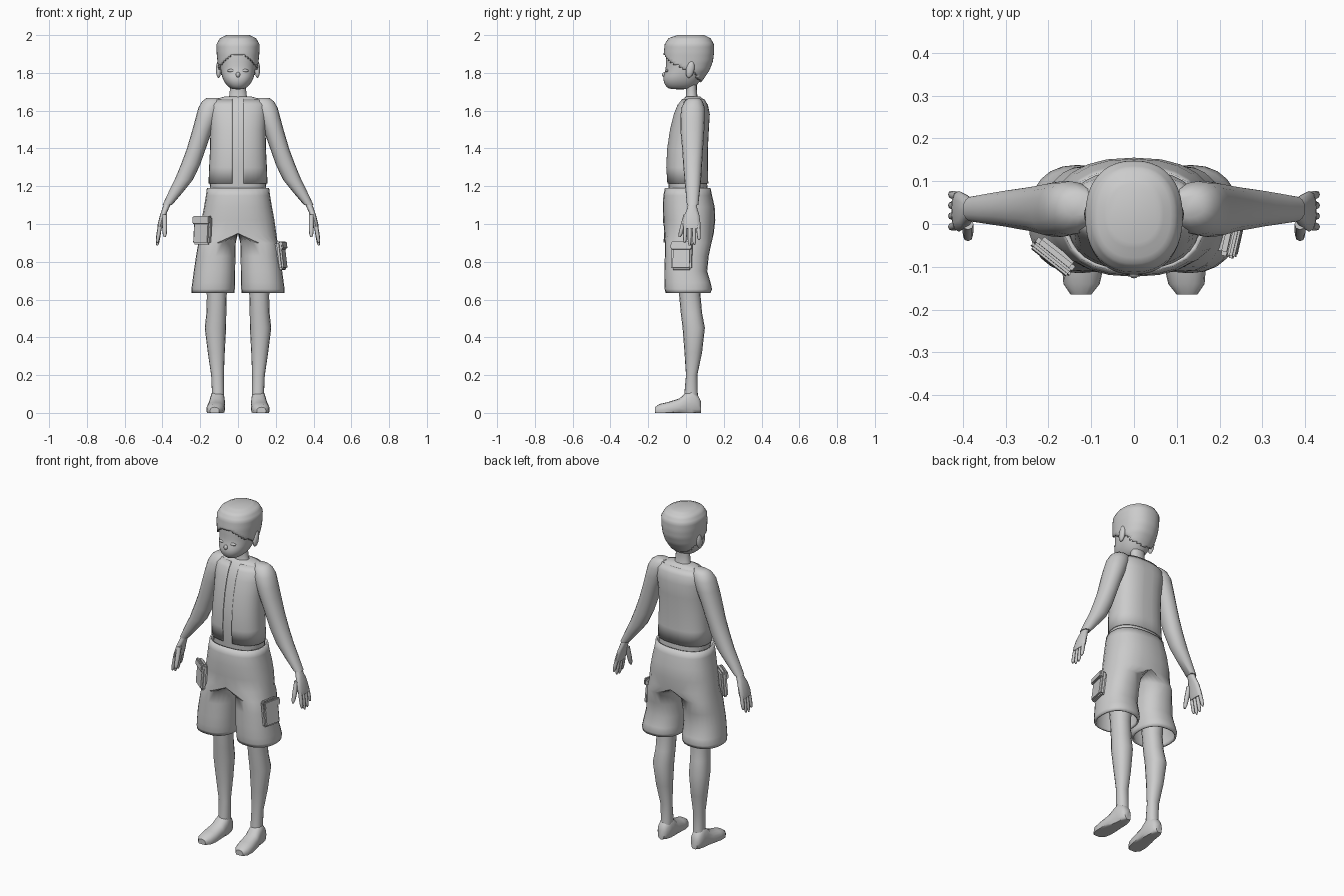
import bpy, bmesh, math
from mathutils import Vector

if "Cube" in bpy.data.objects:
    bpy.data.objects.remove(bpy.data.objects["Cube"])

grey = bpy.data.materials.new("light grey")
grey.diffuse_color = (0.6, 0.6, 0.6, 1)
grey.use_nodes = True
grey.node_tree.nodes["Principled BSDF"].inputs["Base Color"].default_value = grey.diffuse_color


def finish(name, bm, mirror=False, thick=0, offset=-1, subsurf=0):
    bmesh.ops.recalc_face_normals(bm, faces=bm.faces)
    me = bpy.data.meshes.new(name)
    bm.to_mesh(me)
    bm.free()
    me.materials.append(grey)
    ob = bpy.data.objects.new(name, me)
    bpy.context.collection.objects.link(ob)
    if mirror:
        ob.modifiers.new("mirror", 'MIRROR').merge_threshold = 0.0005
    if thick:
        s = ob.modifiers.new("thickness", 'SOLIDIFY')
        s.thickness, s.offset = thick, offset
    if subsurf:
        ob.modifiers.new("smooth", 'SUBSURF').levels = subsurf
        ob.modifiers["smooth"].render_levels = subsurf
    bpy.ops.object.select_all(action='DESELECT')
    ob.select_set(True)
    bpy.context.view_layer.objects.active = ob
    bpy.ops.object.shade_smooth_by_angle(angle=math.radians(50))
    return ob


def ring(row, seg, n):
    """Rounded section at height h, spanning a0..a1 across and b0..b1 deep."""
    h, a0, a1, b0, b1 = row
    pts = []
    for i in range(seg):
        t = 2 * math.pi * i / seg - math.pi / 2
        c, s = math.cos(t), math.sin(t)
        u = math.copysign(abs(c) ** (2 / n), c)
        v = math.copysign(abs(s) ** (2 / n), s)
        pts.append(Vector(((a0 + a1) / 2 + u * (a1 - a0) / 2, (b0 + b1) / 2 + v * (b1 - b0) / 2, h)))
    return pts


def skin(rings, cap=True):
    bm = bmesh.new()
    vs = [[bm.verts.new(p) for p in r] for r in rings]
    seg = len(vs[0])
    for lo, hi in zip(vs, vs[1:]):
        for i in range(seg):
            j = (i + 1) % seg
            bm.faces.new((lo[i], lo[j], hi[j], hi[i]))
    if cap:
        bm.faces.new(vs[0])
        bm.faces.new(vs[-1])
    return bm


def loft(rows, seg=20, n=2.2, cap=True):
    return skin([ring(r, seg, n) for r in rows], cap)


def sym(rows, grow=0):
    return [(z, -rx - grow, rx + grow, y0 - grow, y1 + grow) for z, rx, y0, y1 in rows]


def refine(rows, k=3):
    out = []
    for a, b in zip(rows, rows[1:]):
        out += [tuple(p + (q - p) * i / k for p, q in zip(a, b)) for i in range(k)]
    return out + [rows[-1]]


# Shirt and neck
body = [(1.16, .145, -.09, .115), (1.215, .15, -.094, .112), (1.3, .147, -.1, .11),
        (1.4, .142, -.095, .11), (1.5, .14, -.08, .115), (1.58, .145, -.06, .12),
        (1.63, .145, -.04, .11), (1.662, .115, -.015, .09), (1.675, .07, 0, .075)]
finish("shirt", loft(sym(body), 24, 2.4))
finish("neck", loft(sym([(1.64, .06, -.012, .075), (1.68, .046, 0, .06), (1.72, .042, 0, .057),
                         (1.78, .045, -.01, .06)]), 16))

# Open vest: shell around the shirt with a slit down the chest
bm = loft(sym(body[1:-1], .006), 32, 2.4, cap=False)
for x in (-.03, .03):
    bmesh.ops.bisect_plane(bm, geom=bm.verts[:] + bm.edges[:] + bm.faces[:],
                           plane_co=(x, 0, 0), plane_no=(1, 0, 0))
slit = [f for f in bm.faces if abs(f.calc_center_median().x) < .03 and f.calc_center_median().y < 0]
bmesh.ops.delete(bm, geom=slit, context='FACES')
finish("vest", bm, thick=.006)

# Shorts: half a pelvis flowing into one leg, mirrored
SEG = 24


def half_ring(z, rx, y0, y1):
    out = []
    for p in ring((z, -rx, rx, y0, y1), SEG, 2.4):
        out.append(p)
    outer = ring((z, -rx, rx, y0, y1), SEG * 2, 2.4)[:SEG // 2 * 2 + 1:2]
    k = SEG // 2
    inner = [Vector((0, y1 + (y0 - y1) * i / k, z)) for i in range(1, k)]
    outer[0].x = outer[-1].x = 0
    return outer + inner


pelvis = [(1.19, .165, -.112, .13), (1.15, .17, -.12, .138), (1.09, .18, -.123, .152),
          (1.02, .193, -.12, .155), (.95, .203, -.115, .147)]
legs = [(.9, .012, .21, -.112, .135), (.83, .014, .222, -.112, .12), (.75, .015, .234, -.115, .112),
        (.69, .016, .242, -.115, .13), (.655, .017, .247, -.113, .138), (.635, .02, .246, -.108, .13)]
bm = skin([half_ring(*r) for r in pelvis] + [ring(r, SEG, 2.3) for r in legs], cap=False)
mid = [f for f in bm.faces if all(v.co.x < 1e-4 for v in f.verts)]
bmesh.ops.delete(bm, geom=mid, context='FACES')
finish("shorts", bm, mirror=True, thick=.01)

# Legs
finish("leg", loft([(.06, .075, .14, -.01, .065), (.11, .073, .138, -.008, .062), (.2, .075, .142, 0, .06),
                    (.32, .07, .16, -.008, .085), (.45, .063, .176, -.018, .1), (.53, .062, .167, -.028, .085),
                    (.62, .06, .165, -.036, .077), (.8, .05, .175, -.05, .085)], 16), mirror=True)

# Feet: sections run heel to toe, flattened on the ground
heel_to_toe = [(-.08, .09, .13, .0, .06), (-.065, .078, .142, -.01, .09), (-.03, .07, .148, -.02, .125),
               (0, .068, .152, -.02, .108), (.035, .068, .16, -.02, .076), (.1, .071, .168, -.02, .056),
               (.14, .08, .165, -.02, .047), (.165, .1, .148, -.01, .03)]
bm = loft(heel_to_toe, 16, 2.4)
for v in bm.verts:
    v.co = (v.co.x, -v.co.z, max(0, v.co.y))
finish("foot", bm, mirror=True)

# Arms
finish("arm", loft([(1.1, .35, .4, .005, .065), (1.17, .29, .367, -.002, .073), (1.235, .238, .335, -.008, .08),
                    (1.315, .2, .302, -.015, .085), (1.395, .172, .272, -.02, .09), (1.5, .135, .241, -.03, .097),
                    (1.56, .11, .225, -.03, .1), (1.615, .09, .21, -.025, .1), (1.65, .08, .19, -.008, .088),
                    (1.668, .09, .165, .015, .07)], 16), mirror=True)

# Hands
finish("palm", loft([(.975, .402, .427, -.012, .075), (1.0, .393, .425, -.018, .077),
                     (1.05, .38, .412, -.008, .07), (1.08, .367, .402, .006, .06),
                     (1.13, .345, .382, .015, .055)], 12, 2.5), mirror=True)


def finger(name, top, tip, r):
    rows = []
    for t, k in ((0, 1), (.5, 1), (.85, .85), (1, .4)):
        p = Vector(top).lerp(Vector(tip), t)
        rows.append((p.z, p.x - r * k, p.x + r * k, p.y - r * k, p.y + r * k))
    finish(name, loft(rows, 8), mirror=True)


for i, low in enumerate((.9, .885, .89, .915)):
    y = -.003 + i * .0225
    finger("finger", (.412, y, .995), (.428, y - .004 + i * .003, low), .0105)
finger("thumb", (.388, .0, 1.05), (.388, -.034, .93), .013)

# Head
skull = [(1.712, .03, -.085, .02), (1.725, .052, -.105, .05), (1.75, .073, -.12, .07),
         (1.78, .086, -.122, .092), (1.815, .093, -.107, .115), (1.86, .098, -.108, .132),
         (1.9, .102, -.107, .137), (1.945, .103, -.102, .137), (1.972, .088, -.085, .122),
         (1.988, .055, -.04, .09)]
finish("head", loft(sym(skull), 24, 2.3), subsurf=1)

# Hair: shell over the skull, arched above the brow and low at the nape
bm = loft(sym(refine(skull, 4), .002), 40, 2.3)
for v in bm.verts:
    v.co.z += .004


def hairline(y):
    f = max(0, min(1, (.03 - y) / .135))
    return 1.815 + .075 * f * f if y < .03 else 1.815 - .065 * min(1, (y - .03) / .05)


bald = [f for f in bm.faces if f.calc_center_median().z < hairline(f.calc_center_median().y)]
bmesh.ops.delete(bm, geom=bald, context='FACES')
finish("hair", bm, thick=.009, offset=1)


def blob(name, c, s, rot=0, mirror=True):
    bm = bmesh.new()
    bmesh.ops.create_uvsphere(bm, u_segments=12, v_segments=8, radius=1)
    for v in bm.verts:
        x, y, z = v.co.x * s[0], v.co.y * s[1], v.co.z * s[2]
        v.co = Vector(c) + Vector((x, y * math.cos(rot) - z * math.sin(rot), y * math.sin(rot) + z * math.cos(rot)))
    finish(name, bm, mirror=mirror)


# Face details
blob("ear", (.103, .022, 1.818), (.014, .022, .046), -.2)
blob("eyelid", (.036, -.1, 1.812), (.021, .009, .008))
blob("nose", (0, -.115, 1.79), (.012, .012, .014), mirror=False)


# Cargo pockets with a flap
def box(name, c, size, normal, lean):
    bm = bmesh.new()
    bmesh.ops.create_cube(bm, size=1)
    bmesh.ops.scale(bm, vec=size, verts=bm.verts)
    bmesh.ops.bevel(bm, geom=bm.edges[:], offset=min(size) * .3, segments=2, affect='EDGES')
    ob = finish(name, bm)
    ob.location = c
    ob.rotation_euler = (lean, 0, math.atan2(normal[0], -normal[1]))


for c, nrm, lean in (((-.187, -.074, .967), (-.62, -.78), -.08), ((.229, -.022, .832), (.97, -.22), -.12)):
    d = Vector((nrm[0], nrm[1], 0)).normalized()
    box("pocket", c, (.11, .032, .15), nrm, lean)
    box("pocket_flap", Vector(c) + d * .011 + Vector((0, 0, .055)), (.114, .018, .042), nrm, lean)
